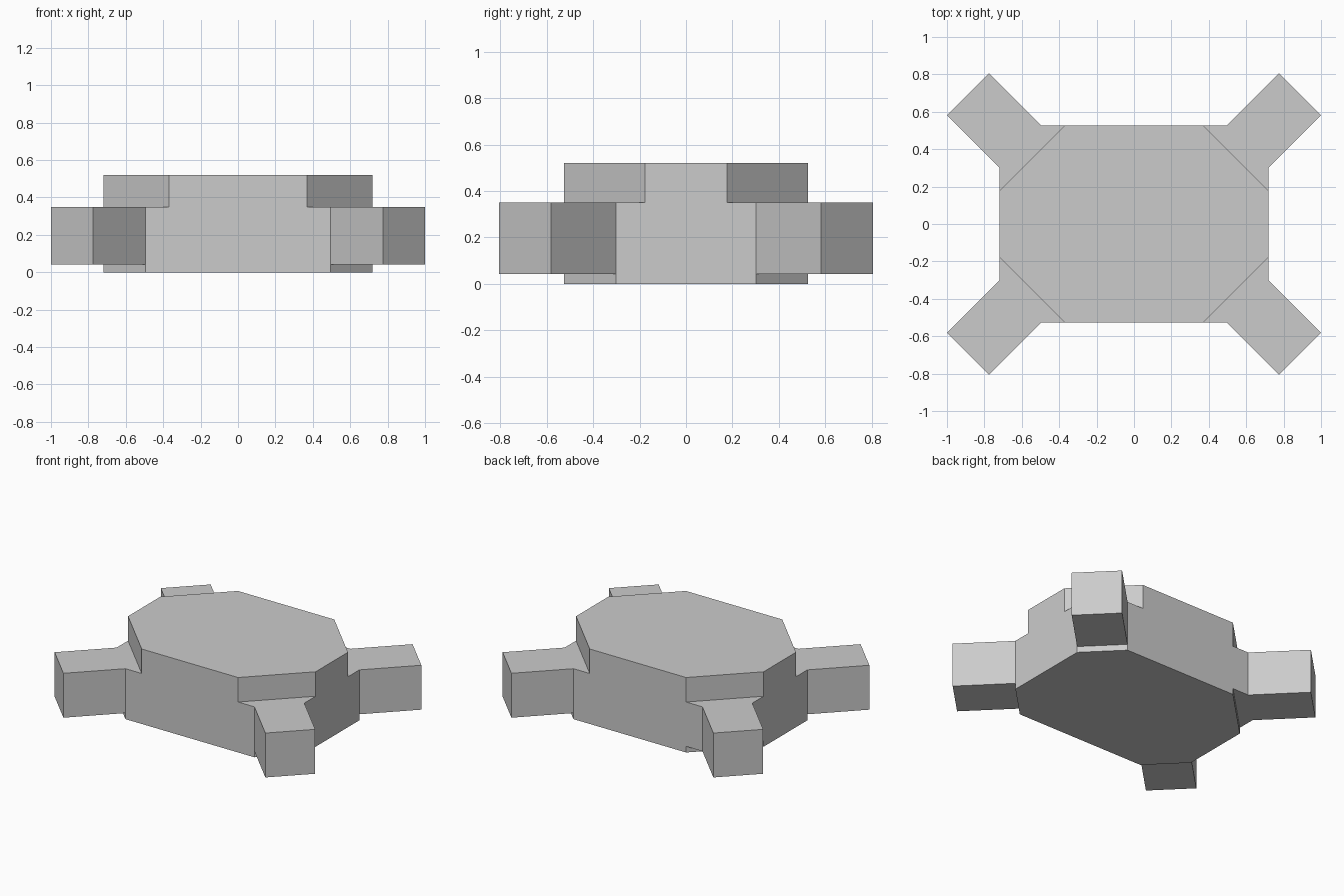
import bpy
import bmesh

cube = bpy.data.objects.get("Cube")
if cube:
    bpy.data.objects.remove(cube, do_unlink=True)

grey = bpy.data.materials.new("light_grey")
grey.use_nodes = True
colour = (0.6, 0.6, 0.6, 1.0)
grey.diffuse_color = colour
grey.node_tree.nodes["Principled BSDF"].inputs["Base Color"].default_value = colour

HX, HY = 0.72, 0.527        # half width and half depth of the body
CUT = 0.35                  # large corner cut of the body
SMALL_CUT = 0.225           # width of the arms where they leave the body
REACH = 0.28                # diagonal reach of the arms
ARM_BOTTOM, ARM_TOP, TOP = 0.042, 0.35, 0.52


def prism(name, outline, z0, z1):
    """Extrude a flat outline from z0 up to z1."""
    bm = bmesh.new()
    face = bm.faces.new([bm.verts.new((x, y, z0)) for x, y in outline])
    top = bmesh.ops.extrude_face_region(bm, geom=[face])["geom"]
    bmesh.ops.translate(bm, vec=(0, 0, z1 - z0),
                        verts=[v for v in top if isinstance(v, bmesh.types.BMVert)])
    bmesh.ops.recalc_face_normals(bm, faces=bm.faces)
    mesh = bpy.data.meshes.new(name)
    bm.to_mesh(mesh)
    bm.free()
    mesh.materials.append(grey)
    obj = bpy.data.objects.new(name, mesh)
    bpy.context.collection.objects.link(obj)
    return obj


def mirrored(points, sx, sy):
    return [(sx * x, sy * y) for x, y in points]


# Eight-sided body
corner = [(HX, HY - CUT), (HX - CUT, HY)]
outline = []
for sx, sy in ((1, 1), (-1, 1), (-1, -1), (1, -1)):
    part = mirrored(corner, sx, sy)
    outline += part if sx * sy > 0 else part[::-1]
prism("body", outline, 0, TOP)

# Diagonal arms with shoulders, and the low wedges beneath them
side, front = (HX, HY - SMALL_CUT), (HX - SMALL_CUT, HY)
tips = [(x + REACH, y + REACH) for x, y in (side, front)]
arm = [corner[0], side, *tips, front, corner[1]]
wedge = [corner[0], side, front, corner[1]]

for sx, x_name in ((1, "left"), (-1, "right")):
    for sy, y_name in ((-1, "front"), (1, "back")):
        label = f"{y_name}_{x_name}"
        prism(f"{label}_arm", mirrored(arm, sx, sy), ARM_BOTTOM, ARM_TOP)
        # The back right corner has an open recess instead of a wedge
        if label != "back_right":
            prism(f"{label}_wedge", mirrored(wedge, sx, sy), 0, ARM_BOTTOM)
